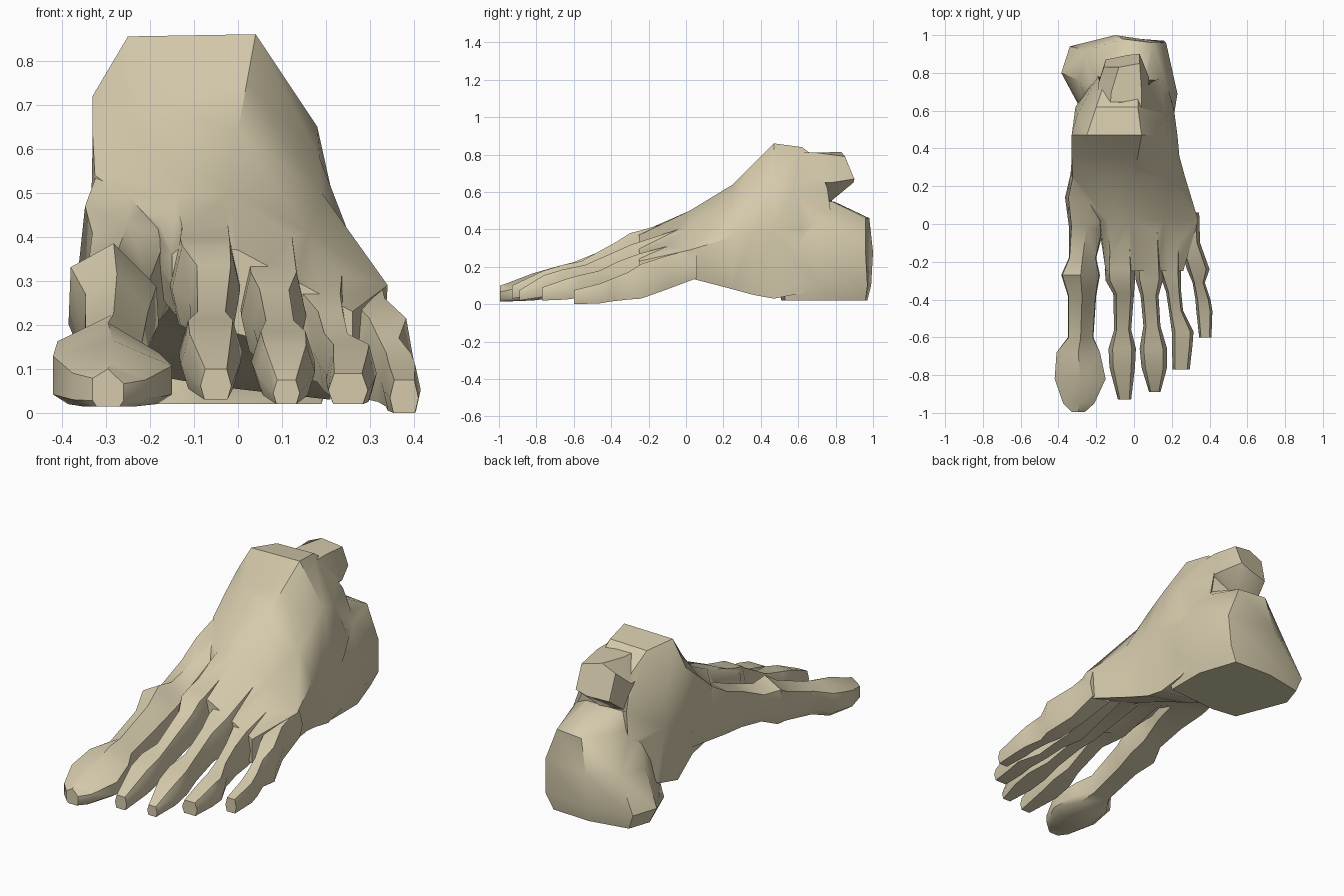
import bpy, bmesh, math

bone = bpy.data.materials.new("bone_beige")
bone.diffuse_color = (0.66, 0.59, 0.41, 1)


def loft(name, rings):
    """Skin a list of equal-length closed rings and cap both ends."""
    bm = bmesh.new()
    loops = [[bm.verts.new(p) for p in ring] for ring in rings]
    for a, b in zip(loops, loops[1:]):
        n = len(a)
        for i in range(n):
            j = (i + 1) % n
            bm.faces.new((a[i], a[j], b[j], b[i]))
    bm.faces.new(loops[0])
    bm.faces.new(loops[-1])
    bmesh.ops.recalc_face_normals(bm, faces=bm.faces)
    mesh = bpy.data.meshes.new(name)
    bm.to_mesh(mesh)
    bm.free()
    mesh.materials.append(bone)
    ob = bpy.data.objects.new(name, mesh)
    bpy.context.collection.objects.link(ob)
    return ob


# Toe cross-sections: width fraction, height fraction
BOXY = [(-.75, 0), (.75, 0), (1, .45), (.7, 1), (-.7, 1), (-1, .45)]
BROAD = [(-.8, 0), (.8, 0), (1, .25), (.9, .85), (0, 1), (-.85, .9), (-1, .25)]
RIDGED = [(-.75, 0), (.75, 0), (1, .25), (.95, .6), (0, 1), (-.95, .78), (-1, .25)]
PAD = [(-.75, 0), (.75, 0), (1, .15), (1, .6), (0, 1), (-1, .75), (-1, .15)]


def ring(profile, y, l, r, b, t):
    return [((l + r) / 2 + u * (r - l) / 2, y, b + v * (t - b)) for u, v in profile]


def toe(name, sections):
    """Each section: y, left x, right x, bottom z, top z."""
    return loft(name, [ring(BOXY, *s) for s in sections])


# Ankle and midfoot, cross-sections from back to front
body = {
    .70: [(-.18, .2), (-.2, .4), (-.19, .56), (-.17, .74), (.02, .79), (.1, .62), (.15, .45), (.17, .2), (0, .1)],
    .62: [(-.28, .14), (-.31, .45), (-.3, .68), (-.2, .835), (.02, .84), (.17, .62), (.21, .4), (.2, .06), (-.05, .1)],
    .47: [(-.28, .1), (-.33, .45), (-.33, .72), (-.25, .855), (.04, .86), (.18, .65), (.23, .4), (.21, .03), (-.05, .06)],
    .36: [(-.29, .2), (-.33, .42), (-.33, .63), (-.23, .72), (.02, .75), (.185, .58), (.24, .38), (.21, .05), (-.03, .1)],
    .25: [(-.31, .25), (-.335, .38), (-.325, .54), (-.2, .61), (0, .64), (.19, .5), (.27, .36), (.24, .08), (0, .14)],
    .02: [(-.18, .27), (-.19, .35), (-.18, .43), (-.14, .49), (-.02, .5), (.16, .41), (.34, .29), (.33, .14), (.1, .2)],
    -.25: [(-.14, .22), (-.15, .29), (-.15, .36), (-.12, .385), (0, .37), (.13, .3), (.26, .23), (.26, .1), (.1, .15)],
}


def slope_back(y, z):
    """The rear of the ankle leans back towards the heel."""
    if y == .70:
        return min(.78, .68 + max(0, .81 - z) * .4)
    return y - .04 if y == .62 and z > .5 and z < .8 else y


midfoot = loft("midfoot", [[(x, slope_back(y, z), z) for x, z in pts] for y, pts in body.items()])

# Heel, plan outlines from the sole upward
heel_rings = {
    .02: [(-.35, .81), (-.31, .93), (-.1, .97), (.12, .96), (.19, .75), (.19, .53), (-.1, .51), (-.24, .53)],
    .10: [(-.385, .80), (-.34, .94), (-.1, .99), (.16, .97), (.21, .72), (.2, .52), (-.1, .49), (-.25, .57)],
    .28: [(-.29, .76), (-.25, .92), (-.1, 1.0), (.17, .96), (.23, .69), (.2, .5), (-.1, .49), (-.24, .62)],
    .46: [(-.20, .70), (-.15, .86), (-.06, .98), (.1, .96), (.18, .72), (.18, .5), (-.1, .49), (-.20, .62)],
    .55: [(-.18, .67), (-.15, .74), (-.08, .79), (.05, .78), (.13, .68), (.14, .5), (-.1, .49), (-.16, .62)],
}
heel = loft("heel", [[(x, y, z) for x, y in pts] for z, pts in heel_rings.items()])

# Knob behind the ankle, leaning like the back of the ankle
knob = loft("ankle_knob", [
    [(-.17, .66, .57), (-.03, .66, .56), (.07, .62, .66), (.04, .58, .81), (-.13, .58, .81), (-.19, .62, .7)],
    [(-.17, .78, .57), (-.03, .78, .555), (.08, .775, .65), (.04, .70, .81), (-.12, .70, .81), (-.19, .74, .7)],
    [(-.15, .87, .64), (-.03, .895, .65), (.03, .90, .67), (.03, .85, .79), (-.08, .83, .815), (-.16, .83, .78)],
])

# Big toe: broad long bone, ridged joint, then a flattened pad at the tip
big_toe = loft("big_toe", [ring(BROAD, *s) for s in [
    (.40, -.32, -.12, .25, .66), (.26, -.337, -.12, .24, .575), (.14, -.365, -.13, .24, .495),
    (-.01, -.345, -.155, .215, .43)]] + [ring(RIDGED, *s) for s in [
    (-.18, -.345, -.2, .18, .37), (-.27, -.385, -.18, .14, .385), (-.38, -.35, -.2, .11, .315),
    (-.60, -.35, -.215, .06, .225)]] + [ring(PAD, *s) for s in [
    (-.68, -.41, -.18, .035, .205), (-.82, -.42, -.15, .02, .165),
    (-.95, -.375, -.21, .015, .115), (-.995, -.33, -.26, .015, .10)]])

# Four smaller toes with their long bones
small_toes = [
    toe("second_toe", [
        (.05, -.14, -.01, .25, .48), (-.24, -.155, .005, .2, .395), (-.30, -.15, .005, .2, .38),
        (-.37, -.11, 0, .18, .335), (-.56, -.105, -.015, .11, .23), (-.66, -.135, .01, .08, .21),
        (-.76, -.13, .005, .055, .18), (-.93, -.085, -.015, .03, .10)]),
    toe("third_toe", [
        (.05, .0, .14, .2, .43), (-.29, .007, .155, .14, .32), (-.38, .035, .13, .12, .28),
        (-.54, .05, .14, .08, .21), (-.66, .03, .175, .06, .185), (-.76, .04, .175, .04, .155),
        (-.89, .08, .14, .02, .075)]),
    toe("fourth_toe", [
        (.05, .12, .26, .17, .35), (-.25, .13, .25, .08, .27), (-.36, .17, .25, .07, .23),
        (-.46, .185, .26, .05, .18), (-.57, .2, .315, .035, .155), (-.64, .2, .31, .025, .135),
        (-.77, .205, .295, .02, .09)]),
    toe("little_toe", [
        (.06, .2, .345, .14, .30), (-.1, .24, .35, .08, .26), (-.24, .28, .4, .03, .215),
        (-.31, .31, .375, .025, .17), (-.40, .325, .405, .015, .135), (-.46, .33, .415, .005, .11),
        (-.60, .345, .41, 0, .075)]),
]

# Fuse every part into one skin so no faces stay buried inside
bpy.context.view_layer.objects.active = midfoot
midfoot.select_set(True)
for part in [heel, knob, big_toe] + small_toes:
    mod = midfoot.modifiers.new("fuse", 'BOOLEAN')
    mod.operation = 'UNION'
    mod.solver = 'EXACT'
    mod.object = part
    bpy.ops.object.modifier_apply(modifier=mod.name)
    bpy.data.objects.remove(part)
midfoot.name = "foot"
bpy.ops.object.shade_smooth_by_angle(angle=math.radians(38))
